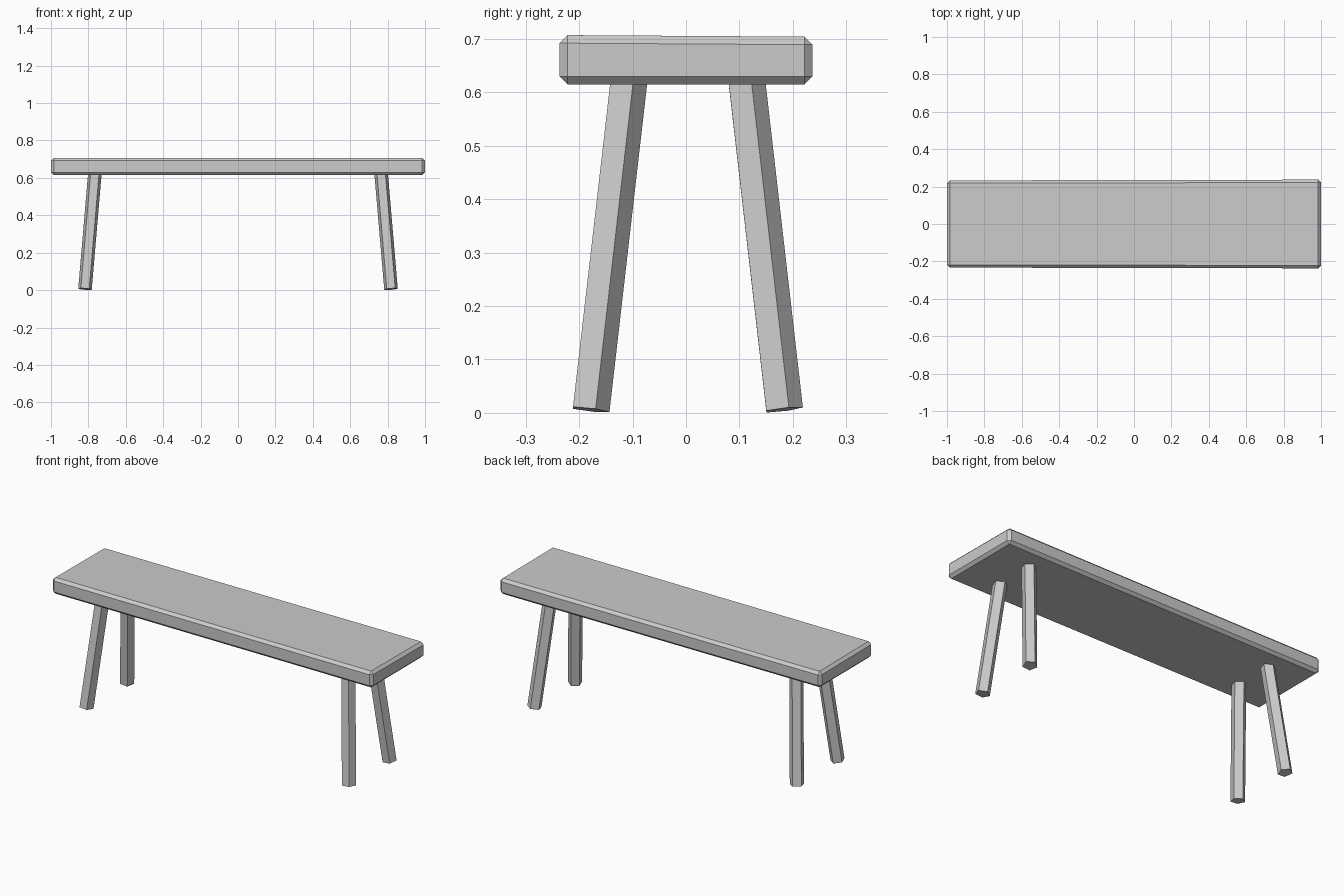
import bpy, bmesh, math
from mathutils import Vector

if "Cube" in bpy.data.objects:
    bpy.data.objects.remove(bpy.data.objects["Cube"])

wood = bpy.data.materials.new("grey_wood")
wood.diffuse_color = (0.6, 0.6, 0.6, 1)
wood.use_nodes = True
wood.node_tree.nodes["Principled BSDF"].inputs["Base Color"].default_value = wood.diffuse_color


def make_object(name, bm):
    bmesh.ops.recalc_face_normals(bm, faces=bm.faces)
    mesh = bpy.data.meshes.new(name)
    bm.to_mesh(mesh)
    bm.free()
    mesh.materials.append(wood)
    ob = bpy.data.objects.new(name, mesh)
    bpy.context.collection.objects.link(ob)
    return ob


# Seat: slightly uneven plank with chamfered edges
bm = bmesh.new()
bmesh.ops.create_cube(bm, size=2)
for v in bm.verts:
    x, y, z = v.co
    half_width = 0.237 if x > 0 else 0.233
    top = 0.704 if y > 0 else 0.707
    v.co = (x, y * half_width, top if z > 0 else 0.615)
bmesh.ops.bevel(bm, geom=bm.edges[:], offset=0.015, offset_type='OFFSET',
                segments=1, affect='EDGES')
make_object("seat", bm)


# Legs: splayed five-sided prisms, one corner pointing to the back
def leg(name, foot, head, radius=0.038):
    foot, head = Vector(foot), Vector(head)
    turn = Vector((0, 0, 1)).rotation_difference(head - foot)
    bm = bmesh.new()
    rings = []
    for centre in (foot, head):
        ring = []
        for i in range(5):
            a = math.pi / 2 + i * math.tau / 5
            p = Vector((radius * math.cos(a), radius * math.sin(a), 0))
            ring.append(bm.verts.new(centre + turn @ p))
        rings.append(ring)
        bm.faces.new(ring)
    low, high = rings
    for i in range(5):
        j = (i + 1) % 5
        bm.faces.new((low[i], low[j], high[j], high[i]))
    make_object(name, bm)


for side, sx in (("left", -1), ("right", 1)):
    for end, sy in (("front", -1), ("back", 1)):
        leg(f"{end}_{side}_leg",
            (sx * 0.818, sy * 0.181, 0.006),
            (sx * 0.763, sy * 0.107, 0.65))
